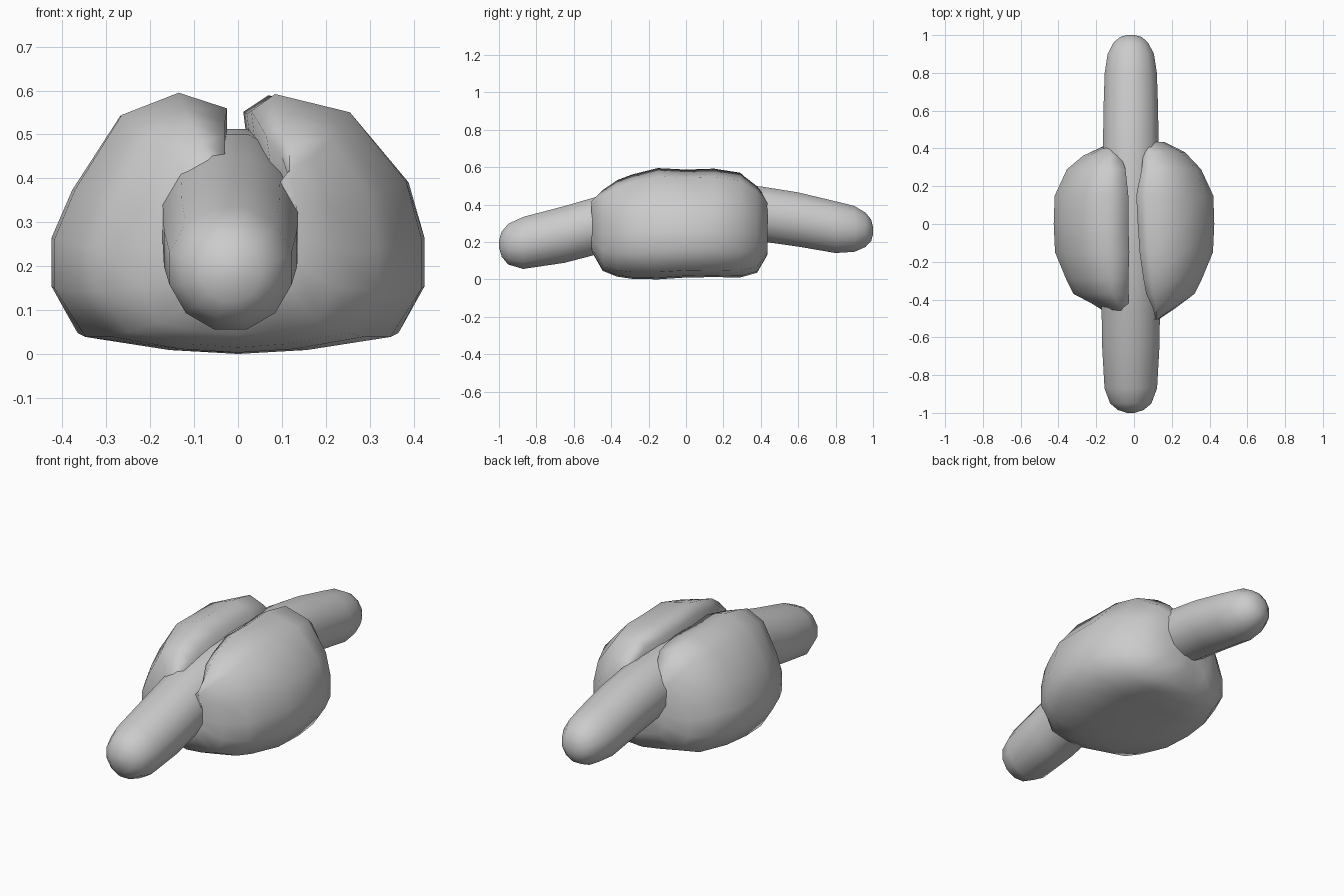
import bpy, bmesh, math

if "Cube" in bpy.data.objects:
    bpy.data.objects.remove(bpy.data.objects["Cube"])


def loft(name, rings, angle):
    """Skin a list of closed rings and cap both ends with a triangle fan."""
    bm = bmesh.new()
    rows = [[bm.verts.new(p) for p in ring] for ring in rings]
    n = len(rows[0])
    for a, b in zip(rows, rows[1:]):
        for i in range(n):
            j = (i + 1) % n
            bm.faces.new((a[i], a[j], b[j], b[i]))
    caps = [bm.faces.new(rows[0]), bm.faces.new(rows[-1])]
    bmesh.ops.poke(bm, faces=caps)
    bmesh.ops.recalc_face_normals(bm, faces=bm.faces)
    mesh = bpy.data.meshes.new(name)
    bm.to_mesh(mesh)
    bm.free()
    ob = bpy.data.objects.new(name, mesh)
    bpy.context.collection.objects.link(ob)
    bpy.ops.object.select_all(action='DESELECT')
    bpy.context.view_layer.objects.active = ob
    ob.select_set(True)
    bpy.ops.object.shade_smooth_by_angle(angle=math.radians(angle))
    return ob


# Sausage: y, centre z, radius along a gently arched path
path = [(-1.0, .19, .02), (-.985, .188, .07), (-.95, .188, .113), (-.87, .195, .144),
        (-.65, .24, .157), (-.45, .295, .16), (-.2, .345, .16), (0, .36, .158),
        (.2, .36, .155), (.4, .35, .152), (.6, .32, .15), (.8, .279, .143),
        (.9, .27, .127), (.96, .265, .095), (.99, .262, .06), (1.0, .26, .02)]
sausage_rings = []
for y, z, r in path:
    ring = []
    for k in range(12):
        a = math.tau * (k + .5) / 12
        ring.append((-.017 + r * math.cos(a), y, z + r * math.sin(a)))
    sausage_rings.append(ring)
loft("sausage", sausage_rings, 70)

# Bun: y, half width, bottom z, top z, slit left and right edge, underside width share
stations = [(-.505, .13, .15, .42, -.03, .115, .8), (-.445, .22, .045, .48, -.03, .10, .82),
            (-.37, .32, .015, .53, -.03, .065, .78), (-.29, .36, .003, .56, -.03, .05, .8),
            (-.15, .418, 0, .595, -.025, .03, .83), (0, .425, .01, .587, -.03, .02, .86),
            (.15, .42, .012, .592, -.03, .012, .83), (.29, .355, .01, .57, -.045, .04, .8),
            (.38, .27, .035, .50, -.07, .05, .8), (.435, .16, .13, .43, -.10, .055, .8)]
# Upper outline: share of the way from slit to side, share of height
right_top = [(0, .93), (.14, .995), (.58, .925), (.91, .66), (1, .44), (1, .25)]
left_top = [(0, .94), (.28, 1), (.61, .915), (.88, .63), (1, .44), (1, .25)]
# Underside: share of half width, share of height
under = [(1, .065), (.45, .015), (0, 0), (-.45, .015), (-1, .065)]
bun_rings = []
for y, w, zb, zt, sl, sr, s in stations:
    h = zt - zb
    pts = [(sr + .02, .66)]
    pts += [(sr + (w - sr) * t, f) for t, f in right_top]
    pts += [(w * s * t, f) for t, f in under]
    pts += [(sl - (w + sl) * t, f) for t, f in reversed(left_top)]
    pts += [(sl, .66)]
    # the left half stops a little short of the right at the ends
    bun_rings.append([(x, y * (.95 if x < -.02 and abs(y) > .37 else 1), zb + h * f)
                      for x, f in pts])
loft("bun", bun_rings, 75)
